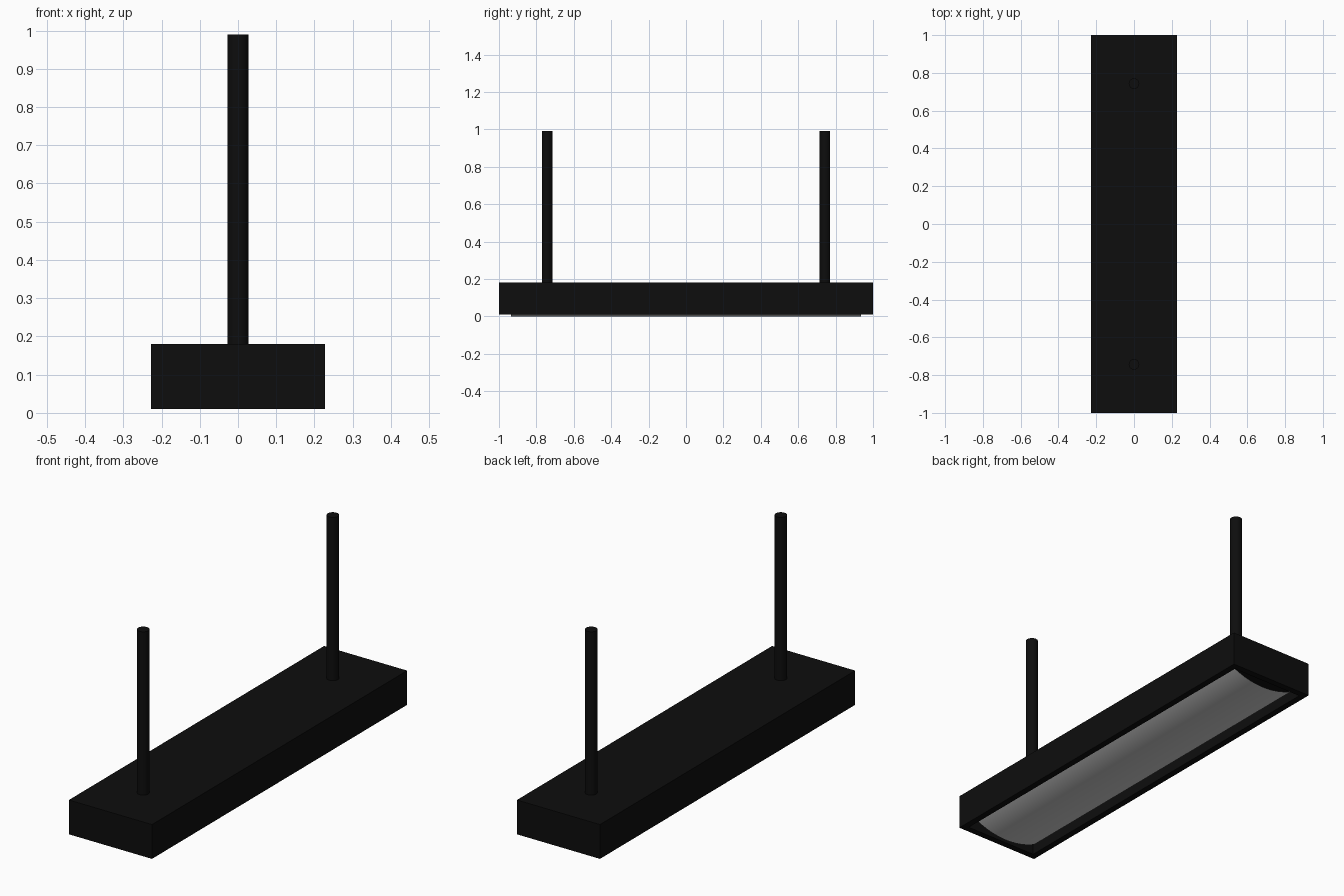
import bpy, bmesh, math

if "Cube" in bpy.data.objects:
    bpy.data.objects.remove(bpy.data.objects["Cube"])

black = bpy.data.materials.new("black_metal")
black.diffuse_color = (0.004, 0.004, 0.004, 1)
black.use_nodes = True
black.node_tree.nodes["Principled BSDF"].inputs["Base Color"].default_value = black.diffuse_color


def make_object(name, bm, material=None):
    mesh = bpy.data.meshes.new(name)
    bm.to_mesh(mesh)
    bm.free()
    obj = bpy.data.objects.new(name, mesh)
    bpy.context.collection.objects.link(obj)
    if material:
        mesh.materials.append(material)
    return obj


def smooth(obj):
    bpy.ops.object.select_all(action='DESELECT')
    obj.select_set(True)
    bpy.context.view_layer.objects.active = obj
    bpy.ops.object.shade_smooth_by_angle(angle=math.radians(35))


# Housing: long box with a recess in its underside
bm = bmesh.new()
bmesh.ops.create_cube(bm, size=1)
for v in bm.verts:
    v.co.x *= 0.456
    v.co.y *= 2
    v.co.z = 0.18 if v.co.z > 0 else 0.01
bm.normal_update()
bottom = [f for f in bm.faces if f.normal.z < -0.9]
bmesh.ops.inset_region(bm, faces=bottom, thickness=0.045)
ext = bmesh.ops.extrude_discrete_faces(bm, faces=bottom)
for v in ext["faces"][0].verts:
    v.co.z = 0.06
bmesh.ops.recalc_face_normals(bm, faces=bm.faces[:])
make_object("housing", bm, black)

# Diffuser: open sheet bowed downwards, running along the recess
half_width, sag, half_length, steps = 0.175, 0.04, 0.935, 20
radius = (half_width ** 2 + sag ** 2) / (2 * sag)
sweep = math.asin(half_width / radius)
bm = bmesh.new()
rows = []
for i in range(steps + 1):
    a = sweep * (2 * i / steps - 1)
    x, z = radius * math.sin(a), radius * (1 - math.cos(a))
    rows.append([bm.verts.new((x, y, z)) for y in (-half_length, half_length)])
for p, q in zip(rows, rows[1:]):
    bm.faces.new((p[0], p[1], q[1], q[0]))
smooth(make_object("diffuser", bm))

# Hanging rods
for name, y in (("front_rod", -0.743), ("back_rod", 0.743)):
    bpy.ops.mesh.primitive_cylinder_add(vertices=24, radius=0.028, depth=0.815,
                                        location=(0, y, 0.5825))
    rod = bpy.context.object
    rod.name = name
    rod.data.materials.append(black)
    smooth(rod)
